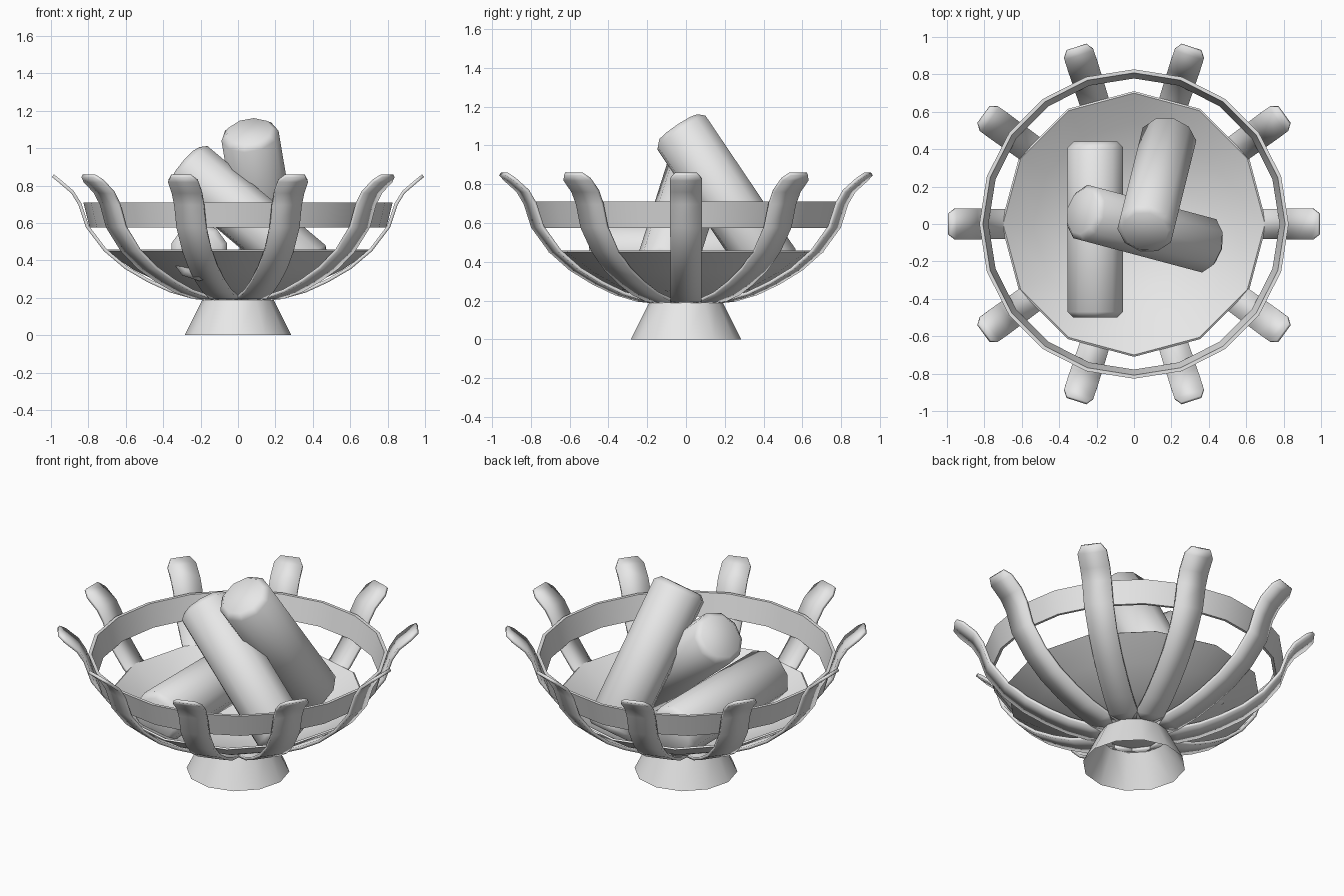
import bpy, bmesh, math
from mathutils import Vector, Matrix

cube = bpy.data.objects.get("Cube")
if cube:
    bpy.data.objects.remove(cube, do_unlink=True)

# One plain grey for every part
grey = bpy.data.materials.new("plain_grey")
grey.use_nodes = True
COLOR = (0.8, 0.8, 0.8, 1)
grey.diffuse_color = COLOR
grey.node_tree.nodes["Principled BSDF"].inputs["Base Color"].default_value = COLOR


def finish(name, bm, smooth=40):
    bmesh.ops.remove_doubles(bm, verts=bm.verts, dist=1e-5)
    bmesh.ops.recalc_face_normals(bm, faces=bm.faces)
    mesh = bpy.data.meshes.new(name)
    bm.to_mesh(mesh)
    bm.free()
    mesh.materials.append(grey)
    ob = bpy.data.objects.new(name, mesh)
    bpy.context.collection.objects.link(ob)
    bpy.ops.object.select_all(action='DESELECT')
    ob.select_set(True)
    bpy.context.view_layer.objects.active = ob
    bpy.ops.object.shade_smooth_by_angle(angle=math.radians(smooth))
    return ob


def lathe(name, profile, sides, closed=False, smooth=40):
    """Spin an (r, z) profile around the z axis."""
    bm = bmesh.new()
    verts = [bm.verts.new((r, 0, z)) for r, z in profile]
    pairs = list(zip(verts, verts[1:]))
    if closed:
        pairs.append((verts[-1], verts[0]))
    edges = [bm.edges.new(p) for p in pairs]
    bmesh.ops.spin(bm, geom=verts + edges, cent=(0, 0, 0), axis=(0, 0, 1),
                   angle=math.tau, steps=sides, use_duplicate=False)
    return finish(name, bm, smooth)


# Open flared foot
lathe("pedestal", [(0.285, 0), (0.185, 0.2)], 12)

# Shallow bowl with a thin wall
lathe("bowl", [(0, 0.2), (0.19, 0.205), (0.36, 0.255), (0.55, 0.345), (0.71, 0.45),
               (0.7, 0.457), (0.54, 0.36), (0.35, 0.27), (0.18, 0.222), (0, 0.215)], 12)

# Conical hoop
lathe("hoop", [(0.793, 0.575), (0.827, 0.71), (0.808, 0.71), (0.778, 0.575)], 20, closed=True)

# Curved ribs: (radius, height, half width)
RIB = [(0.16, 0.195, 0.08), (0.24, 0.203, 0.08), (0.36, 0.237, 0.08), (0.48, 0.292, 0.08),
       (0.6, 0.362, 0.08), (0.71, 0.455, 0.08), (0.805, 0.58, 0.082), (0.845, 0.7, 0.082),
       (0.885, 0.765, 0.083), (0.955, 0.825, 0.082), (0.99, 0.853, 0.055)]
for i in range(10):
    bm = bmesh.new()
    turn = Matrix.Rotation(i * math.tau / 10, 3, 'Z')
    rows = [[bm.verts.new(turn @ Vector((r, s * w, z))) for s in (-1, 1)] for r, z, w in RIB]
    for a, b in zip(rows, rows[1:]):
        bm.faces.new((a[0], a[1], b[1], b[0]))
    rib = finish(f"rib_{i + 1}", bm)
    solid = rib.modifiers.new("thickness", 'SOLIDIFY')
    solid.thickness = 0.018
    solid.offset = 0


# Logs with chamfered ends
def log(name, start, direction, length, radius=0.155):
    bm = bmesh.new()
    bmesh.ops.create_cone(bm, cap_ends=True, segments=10, radius1=radius, radius2=radius,
                          depth=length)
    rims = [e for e in bm.edges if abs(e.verts[0].co.z - e.verts[1].co.z) < 0.01]
    bmesh.ops.bevel(bm, geom=rims, offset=0.03, segments=1, affect='EDGES')
    d = Vector(direction).normalized()
    rot = d.to_track_quat('Z', 'Y').to_matrix().to_4x4()
    move = Matrix.Translation(Vector(start) + d * length / 2)
    bmesh.ops.transform(bm, matrix=move @ rot, verts=bm.verts)
    finish(name, bm, 50)


log("flat_log", (-0.207, -0.5, 0.445), (0, 1, 0), 0.94)
log("leaning_log", (-0.28, 0.065, 0.91), (0.75, -0.2, -0.63), 0.9)
log("upright_log", (0.06, -0.04, 1.09), (0.14, 0.56, -0.83), 0.9)
